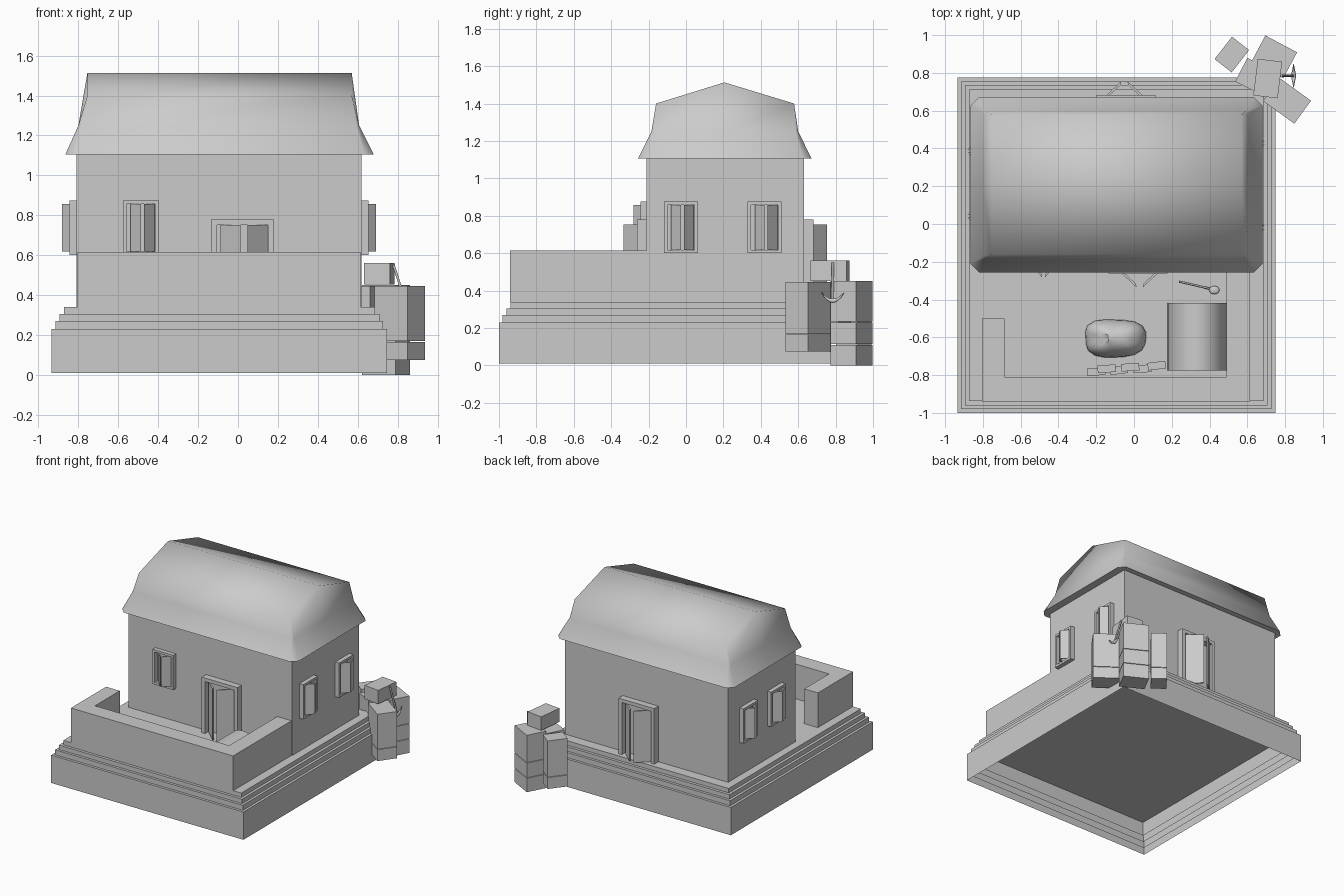
import bpy, bmesh, math, random
from mathutils import Matrix, Vector

if "Cube" in bpy.data.objects:
    bpy.data.objects.remove(bpy.data.objects["Cube"])
random.seed(4)


def finish(name, bm, smooth=None):
    bmesh.ops.remove_doubles(bm, verts=bm.verts, dist=1e-5)
    bmesh.ops.recalc_face_normals(bm, faces=bm.faces)
    me = bpy.data.meshes.new(name)
    bm.to_mesh(me)
    bm.free()
    ob = bpy.data.objects.new(name, me)
    bpy.context.collection.objects.link(ob)
    if smooth:
        bpy.ops.object.select_all(action='DESELECT')
        ob.select_set(True)
        bpy.context.view_layer.objects.active = ob
        bpy.ops.object.shade_smooth_by_angle(angle=math.radians(smooth))
    return ob


def bridge(bm, a, b):
    n = len(a)
    for i in range(n):
        bm.faces.new((a[i], a[(i + 1) % n], b[(i + 1) % n], b[i]))


def prism(bm, pts, z0, z1, bottom=True):
    lo = [bm.verts.new((x, y, z0)) for x, y in pts]
    hi = [bm.verts.new((x, y, z1)) for x, y in pts]
    if bottom:
        bm.faces.new(lo)
    bm.faces.new(hi)
    bridge(bm, lo, hi)


def rect(x0, x1, y0, y1):
    return [(x0, y0), (x1, y0), (x1, y1), (x0, y1)]


# stepped plinth: four nested slabs, open underneath
for i, (d, up) in enumerate([(0, 0), (.02, .04), (.04, .075), (.062, .11)]):
    bm = bmesh.new()
    prism(bm, rect(-.935 + d, .748 - d, -1 + d, .775 - d), .01 + up, .23 + up, bottom=False)
    finish(f"plinth_step_{i}", bm)

# house body
bm = bmesh.new()
prism(bm, rect(-.81, .62, -.21, .63), .34, 1.11)
finish("house_walls", bm)

# terrace wall
bm = bmesh.new()
prism(bm, [(-.805, -.94), (.615, -.94), (.615, -.21), (.49, -.21), (.49, -.81),
           (-.685, -.81), (-.685, -.5), (-.805, -.5)], .34, .615)
finish("terrace_wall", bm)

# bulging roof: three rings, the last one rises to the ridge at its ends
bm = bmesh.new()
rings = []
for x0, x1, y0, y1, c, z, zm in [(-.865, .68, -.257, .672, .045, 1.105, 1.105),
                                 (-.80, .607, -.185, .60, .015, 1.25, 1.25),
                                 (-.755, .57, -.16, .578, 0, 1.40, 1.513)]:
    pts = [(x0, .205, zm), (x0, y0 + c, z), (x0 + c, y0, z), (x1 - c, y0, z), (x1, y0 + c, z),
           (x1, .205, zm), (x1, y1 - c, z), (x1 - c, y1, z), (x0 + c, y1, z), (x0, y1 - c, z)]
    rings.append([bm.verts.new(p) for p in pts])
bm.faces.new(rings[0])
bridge(bm, rings[0], rings[1])
bridge(bm, rings[1], rings[2])
t = rings[2]
bm.faces.new((t[0], t[2], t[3], t[5]))
bm.faces.new((t[5], t[6], t[8], t[0]))
finish("roof", bm, 100)


# doors and windows: projecting frame with two half-open leaves
def opening(name, loc, turn, w, z0, z1, out, tip, hinge, gap, border, low):
    m = Matrix.Translation(loc) @ Matrix.Rotation(math.radians(turn), 4, 'Z')
    h = w / 2
    bm = bmesh.new()
    prism(bm, rect(-h, -h + border, -out, .01), z0, z1)
    prism(bm, rect(h - border, h, -out, .01), z0, z1)
    prism(bm, rect(-h + border, h - border, -out, .01), z1 - border, z1)
    if low:
        prism(bm, rect(-h + border, h - border, -out, .01), z0, z0 + border)
    bm.transform(m)
    finish(name + "_frame", bm)
    bm = bmesh.new()
    for s in (-1, 1):
        prism(bm, [(.008 + s * x, -y) for x, y in
                   [(hinge, out - .02), (gap, tip), (gap + .001, tip - .018), (hinge - .004, out - .032)]],
              z0 + (border if low else .005), z1 - border)
    bm.transform(m)
    finish(name + "_leaves", bm)


door = (.312, .34, .78, .052, .125, .117, .0175, .028, False)
window = (.18, .60, .875, .034, .072, .06, .008, .018, True)
opening("front_door", (.022, -.21, 0), 0, *door)
opening("back_door", (-.043, .63, 0), 180, *door)
opening("front_window", (-.487, -.21, 0), 0, *window)
for i, (r, l) in enumerate([(-.027, .05), (.42, .395)]):
    opening(f"right_window_{i}", (.62, r, 0), 90, *window)
    opening(f"left_window_{i}", (-.81, l, 0), -90, *window)


# stacked blocks by the back corner
def stack(name, cx, cy, sx, sy, ang, *levels):
    bm = bmesh.new()
    for i, (a, b) in enumerate(zip(levels, levels[1:])):
        prism(bm, rect(-sx / 2, sx / 2, -sy / 2, sy / 2), a + (.004 if i else 0), b)
    bm.transform(Matrix.Translation((cx, cy, 0)) @ Matrix.Rotation(math.radians(ang), 4, 'Z'))
    finish(name, bm)


stack("block_stack_left", .518, .897, .115, .15, -38, .07, .16, .45)
stack("block_stack_back", .743, .885, .19, .155, -28, 0, .11, .23, .45)
stack("block_stack_right", .81, .652, .205, .15, -36, .075, .165, .445)
stack("block_stack_inner", .63, .785, .14, .14, -27, .20, .445)
stack("block_top", .708, .77, .13, .195, -7, .452, .56)


# tapered tubes for the tools
def tube(name, pts, r):
    cu = bpy.data.curves.new(name, 'CURVE')
    cu.dimensions = '3D'
    cu.bevel_depth = r
    cu.bevel_resolution = 1
    cu.use_fill_caps = True
    sp = cu.splines.new('POLY')
    sp.points.add(len(pts) - 1)
    for p, q in zip(sp.points, pts):
        p.co = (*q[:3], 1)
        p.radius = q[3]
    bpy.context.collection.objects.link(bpy.data.objects.new(name, cu))


tube("pick_handle", [(.78, .785, .55, 1), (.845, .785, .345, 1)], .007)
tube("pick_head", [(.845, .785 + .06 * k, .345 + .045 * k * k, 1.15 - abs(k))
                   for k in [i / 4 for i in range(-4, 5)]], .012)
tube("shovel_handle", [(.24, -.305, .40, 1), (.40, -.342, .365, 1)], .006)


# rounded shapes
def blob(name, loc, size, bump=0):
    bm = bmesh.new()
    bmesh.ops.create_icosphere(bm, subdivisions=3, radius=1)
    for v in bm.verts:
        a = math.atan2(v.co.y, v.co.x)
        v.co *= 1 - bump * math.cos(4 * a) + bump * .5 * math.sin(3 * a + 1)
        v.co = Vector((v.co.x * size[0], v.co.y * size[1], max(v.co.z, 0) * size[2]))
        v.co += Vector(loc)
    finish(name, bm, 50)


blob("shovel_blade", (.425, -.35, .355), (.027, .022, .01))
blob("sand_pile", (-.10, -.605, .342), (.17, .106, .14), .06)

# arched cover in the terrace corner
bm = bmesh.new()
arch = [(.333 + .156 * math.cos(a), .341 + .2 * math.sin(a))
        for a in [math.pi * i / 14 for i in range(15)]]
ends = [[bm.verts.new((x, y, z)) for x, z in arch] for y in (-.775, -.417)]
bm.faces.new(ends[0])
bm.faces.new(ends[1])
bridge(bm, *ends)
finish("arched_cover", bm, 40)

# loose bricks along the terrace wall
for i, x in enumerate([-.20, -.145, -.08, -.02, .045, .12]):
    z = .341 + .036 * (i % 2)
    stack(f"loose_brick_{i}", x, -.782 + .012 * (i % 2) + .004 * i, .095, .04,
          random.uniform(2, 14), z, z + .035)
